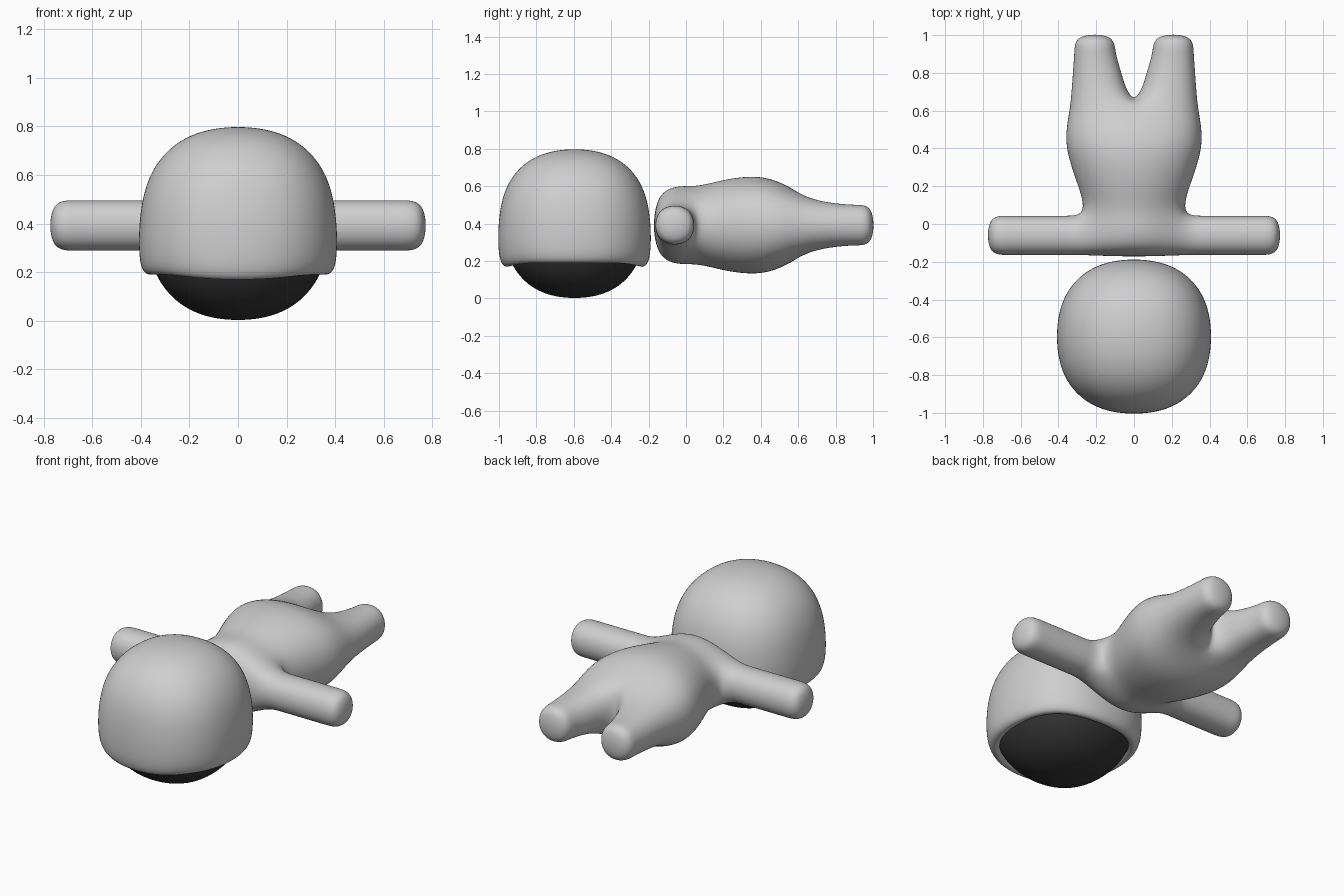
import bpy, bmesh
from mathutils import Vector

if "Cube" in bpy.data.objects:
    bpy.data.objects.remove(bpy.data.objects["Cube"], do_unlink=True)


def material(name, value):
    mat = bpy.data.materials.new(name)
    mat.use_nodes = True
    color = (value, value, value, 1)
    mat.diffuse_color = color
    mat.node_tree.nodes["Principled BSDF"].inputs["Base Color"].default_value = color
    return mat


LIGHT = material("light grey", 0.62)
DARK = material("near black", 0.035)


def finish(bm, name, mat, mirror=False):
    """Turn a cage into a smooth subdivided object."""
    bmesh.ops.recalc_face_normals(bm, faces=bm.faces[:])
    for f in bm.faces:
        f.smooth = True
    mesh = bpy.data.meshes.new(name)
    bm.to_mesh(mesh)
    bm.free()
    mesh.materials.append(mat)
    obj = bpy.data.objects.new(name, mesh)
    bpy.context.collection.objects.link(obj)
    if mirror:
        obj.modifiers.new("Mirror", 'MIRROR')
    sub = obj.modifiers.new("Subdivision", 'SUBSURF')
    sub.levels = sub.render_levels = 4
    return obj


# Head and helmet share a rounded cube cage
RADIUS = 0.448
HEAD_AT = Vector((0, -0.596, 0.4))


def grid_cube():
    bm = bmesh.new()
    bmesh.ops.create_cube(bm, size=2)
    bmesh.ops.subdivide_edges(bm, edges=bm.edges[:], cuts=2, use_grid_fill=True)
    return bm


# Dark inner head, showing below the helmet
bm = grid_cube()
for v in bm.verts:
    v.co = v.co.normalized() * RADIUS
    v.co.x *= 0.95
    v.co.y *= 0.95
    if v.co.z > 0:
        v.co.z *= 0.92
finish(bm, "inner_head", DARK).location = HEAD_AT

# Helmet: open at the bottom, with straight sides and a rim turned inward
bm = grid_cube()
floor = [v for v in bm.verts if v.co.z < -0.9 and max(abs(v.co.x), abs(v.co.y)) < 0.9]
bmesh.ops.delete(bm, geom=floor, context='VERTS')
for v in bm.verts:
    x, y, z = v.co
    if z < -0.9:
        front_or_back = abs(y) > 0.9 and abs(x) < 0.9
        p = Vector((x, y, -1 / 3)).normalized() * RADIUS * 0.97
        p.z = -0.235 if front_or_back else -0.213
    else:
        p = v.co.normalized() * RADIUS
        if z < 0:
            p.x *= 1.03
            p.y *= 1.03
    v.co = p
for shrink, lift in ((0.87, 0), (0.88, 0.07)):
    rim = [e for e in bm.edges if e.is_boundary]
    new = bmesh.ops.extrude_edge_only(bm, edges=rim)["geom"]
    for v in new:
        if isinstance(v, bmesh.types.BMVert):
            v.co = (v.co.x * shrink, v.co.y * shrink, v.co.z + lift)
finish(bm, "helmet", LIGHT).location = HEAD_AT

# Body: left half as a cage of four-point rings, mirrored
bm = bmesh.new()
MID_Z = 0.392


def ring(points):
    return [bm.verts.new((x, y, MID_Z + z)) for x, y, z in points]


def bridge(a, b, sides):
    for i in sides:
        j = (i + 1) % 4
        bm.faces.new((a[i], a[j], b[j], b[i]))


# Torso rings: y at middle, y at side, half width, middle height, side height
torso = [ring([(0, ym, h), (w, ys, s), (w, ys, -s), (0, ym, -h)])
         for ym, ys, w, h, s in (
             (-0.185, -0.173, 0.27, 0.275, 0.113),
             (0.053, 0.053, 0.27, 0.243, 0.113),
             (0.16, 0.16, 0.288, 0.278, 0.15),
             (0.42, 0.42, 0.395, 0.32, 0.20),
             (0.62, 0.60, 0.351, 0.185, 0.14))]
bm.faces.new(torso[0])
for n in range(4):
    bridge(torso[n], torso[n + 1], (0, 2) if n == 0 else (0, 1, 2))

# Arm, grown from the open side of the shoulder
prev = [torso[0][1], torso[1][1], torso[1][2], torso[0][2]]
for x in (0.36, 0.52, 0.67, 0.782):
    a = 0.113
    cur = ring([(x, -0.06 - a, a), (x, -0.06 + a, a),
                (x, -0.06 + a, -a), (x, -0.06 - a, -a)])
    bridge(prev, cur, range(4))
    prev = cur
bm.faces.new(prev)

# Leg, grown from the open end of the hip
prev = torso[-1]
for y, inner, outer, h in ((0.8, 0.055, 0.335, 0.123),
                           (0.91, 0.092, 0.325, 0.118),
                           (1.01, 0.095, 0.32, 0.115)):
    cur = ring([(inner, y, h), (outer, y, h), (outer, y, -h), (inner, y, -h)])
    bridge(prev, cur, range(4))
    prev = cur
bm.faces.new(prev)
finish(bm, "body", LIGHT, mirror=True)
